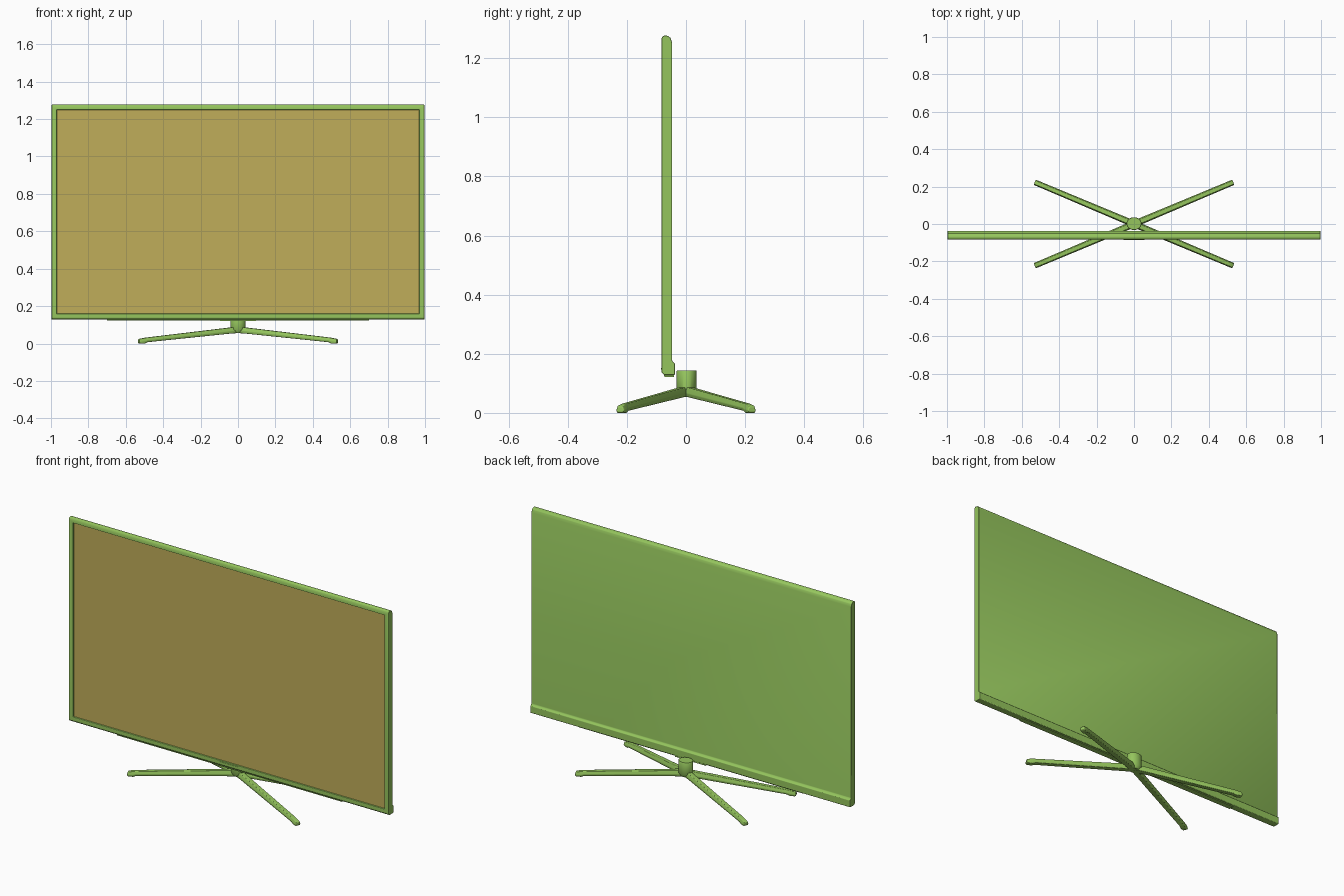
import bpy, bmesh
from math import atan2, cos, sin, pi

if "Cube" in bpy.data.objects:
    bpy.data.objects.remove(bpy.data.objects["Cube"])


def material(name, color):
    m = bpy.data.materials.new(name)
    m.diffuse_color = color
    m.use_nodes = True
    m.node_tree.nodes["Principled BSDF"].inputs["Base Color"].default_value = m.diffuse_color
    return m


GREEN = material("frame_green", (0.30, 0.56, 0.11, 1))
TAN = material("screen_tan", (0.53, 0.42, 0.10, 1))


def finish(name, bm, mat, bevel=0.0, segments=2):
    bmesh.ops.recalc_face_normals(bm, faces=bm.faces)
    me = bpy.data.meshes.new(name)
    bm.to_mesh(me)
    bm.free()
    me.materials.append(mat)
    ob = bpy.data.objects.new(name, me)
    bpy.context.collection.objects.link(ob)
    if bevel:
        b = ob.modifiers.new("bevel", 'BEVEL')
        b.width, b.segments, b.limit_method = bevel, segments, 'ANGLE'
    bpy.ops.object.select_all(action='DESELECT')
    ob.select_set(True)
    bpy.context.view_layer.objects.active = ob
    bpy.ops.object.shade_smooth_by_angle(angle=0.6)
    return ob


def loft(bm, rings):
    """Bridge equal-length rings of points and cap both ends."""
    vs = [[bm.verts.new(p) for p in r] for r in rings]
    n = len(vs[0])
    for a, b in zip(vs, vs[1:]):
        for i in range(n):
            bm.faces.new((a[i], a[(i + 1) % n], b[(i + 1) % n], b[i]))
    bm.faces.new(vs[0][::-1])
    bm.faces.new(vs[-1])


def box(name, x, y, z, mat, bevel=0.0):
    bm = bmesh.new()
    loft(bm, [[(s, y[0], z[0]), (s, y[1], z[0]), (s, y[1], z[1]), (s, y[0], z[1])] for s in x])
    return finish(name, bm, mat, bevel)


# Display housing: side profile swept across the width
profile = [(-.083, .137), (-.083, 1.266), (-.079, 1.274), (-.071, 1.277), (-.060, 1.275),
           (-.052, 1.268), (-.047, 1.253), (-.047, .178), (-.044, .173), (-.037, .167),
           (-.037, .130), (-.040, .128), (-.074, .128)]
bm = bmesh.new()
loft(bm, [[(x, y, z) for y, z in profile] for x in (-.996, .996)])
bmesh.ops.recalc_face_normals(bm, faces=bm.faces)

# Recessed opening in the front of the housing
front = max((f for f in bm.faces if f.normal.y < -.9), key=lambda f: f.calc_area())
bmesh.ops.inset_individual(bm, faces=[front], thickness=.02)
for v in front.verts:
    v.co.x = .97 if v.co.x > 0 else -.97
    v.co.z = 1.25 if v.co.z > .7 else .158
bmesh.ops.inset_individual(bm, faces=[front], thickness=.002, depth=-.008)
finish("housing", bm, GREEN, .003)

# Screen panel
box("screen", (-.9685, .9685), (-.077, -.070), (.1595, 1.2485), TAN)

# Strips under the housing and small trim bar on the lower bezel
box("speaker_strip", (-.70, .70), (-.075, -.045), (.124, .132), GREEN)
box("sensor_strip", (-.095, .095), (-.072, -.040), (.121, .132), GREEN)
box("trim_bar", (-.055, .055), (-.0845, -.080), (.146, .152), GREEN)

# Neck post
bm = bmesh.new()
N = 40
loft(bm, [[(.040 * k * cos(2 * pi * i / N), .002 + .034 * k * sin(2 * pi * i / N), z)
           for i in range(N)]
          for k, z in ((.7, .058), (1, .075), (1, .141), (.95, .144))])
finish("neck_post", bm, GREEN)

# Four splayed legs: (distance, half width, bottom z, top z)
sections = [(0, .018, .056, .090), (.05, .018, .053, .085), (.53, .0155, .007, .032),
            (.545, .0155, .000, .030), (.570, .0155, .000, .025), (.576, .014, .003, .020)]
for sx in (-1, 1):
    for sy in (-1, 1):
        a = atan2(.222 * sy, .528 * sx)
        rings = []
        for r, w, lo, hi in sections:
            ring = []
            for t, z in ((-w * .8, lo), (w * .8, lo), (w, lo * .6 + hi * .4),
                         (w * .65, hi), (-w * .65, hi), (-w, lo * .6 + hi * .4)):
                ring.append((r * cos(a) - t * sin(a), r * sin(a) + t * cos(a), z))
            rings.append(ring)
        bm = bmesh.new()
        loft(bm, rings)
        side = "right" if sx > 0 else "left"
        end = "back" if sy > 0 else "front"
        finish(f"{end}_{side}_leg", bm, GREEN, .002)
